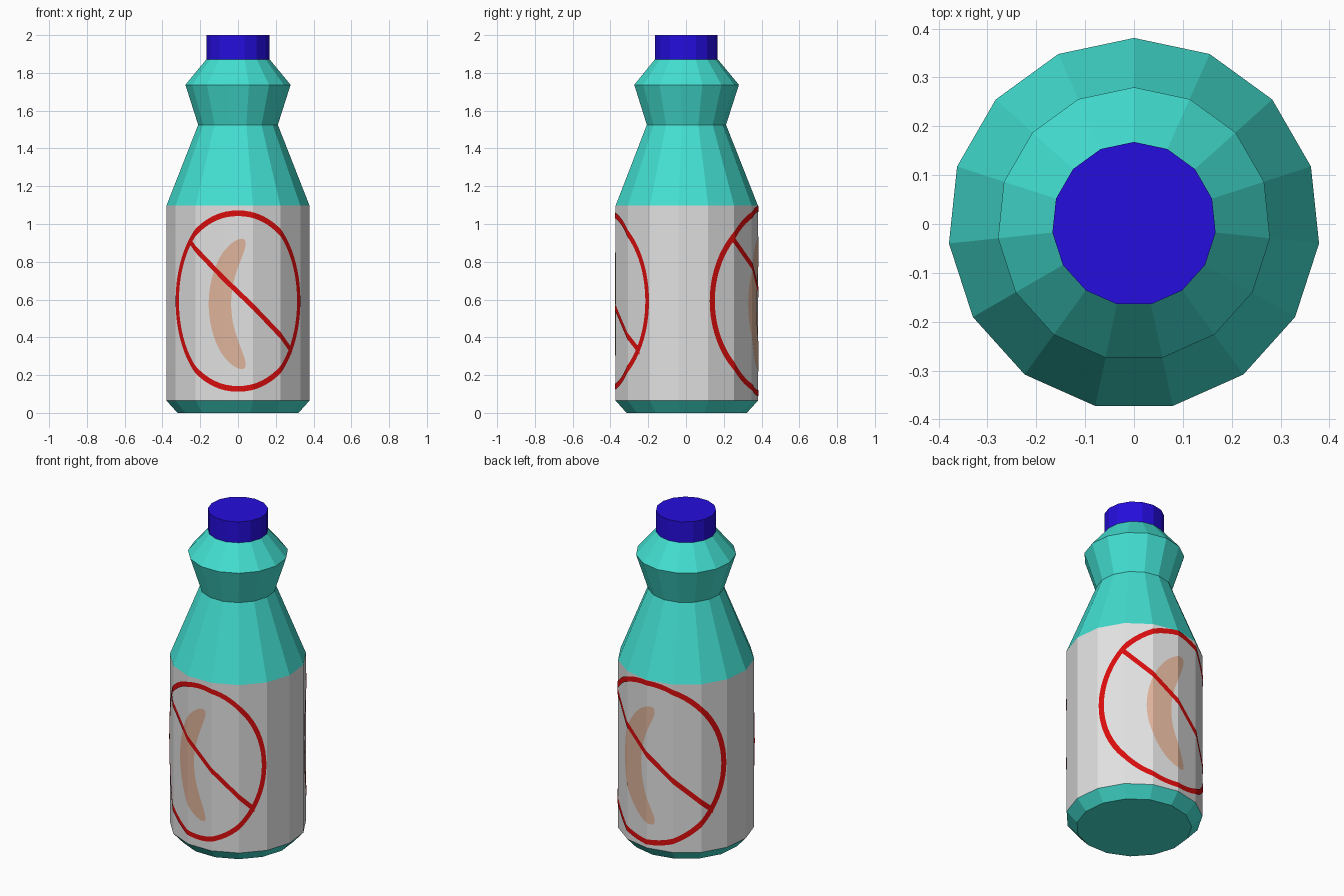
import bpy, bmesh, math
from mathutils import Vector

if "Cube" in bpy.data.objects:
    bpy.data.objects.remove(bpy.data.objects["Cube"])

SIDES = 15
STEP = 360 / SIDES
R = 0.381            # label radius


def material(name, rgb):
    m = bpy.data.materials.new(name)
    m.diffuse_color = (*rgb, 1)
    m.use_nodes = True
    m.node_tree.nodes["Principled BSDF"].inputs["Base Color"].default_value = m.diffuse_color
    return m


TEAL = material("turquoise", (0.056, 0.74, 0.64))
LABEL = material("label_grey", (0.76, 0.76, 0.76))
RED = material("red", (0.70, 0.004, 0.004))
PEACH = material("peach", (0.74, 0.46, 0.33))
BLUE = material("blue", (0.018, 0.004, 0.72))


def corner(k, r):
    # corner k of the 15-sided section, angle counted from -y towards +x
    a = math.radians(STEP / 2 + STEP * k)
    return Vector((r * math.sin(a), -r * math.cos(a), 0))


def finish(bm, name, mats):
    me = bpy.data.meshes.new(name)
    bm.to_mesh(me)
    bm.free()
    for m in mats:
        me.materials.append(m)
    ob = bpy.data.objects.new(name, me)
    bpy.context.collection.objects.link(ob)
    return ob


def lathe(name, profile, mats, cap_top, rule=lambda z: 0):
    bm = bmesh.new()
    rings = [[bm.verts.new(corner(k, r) + Vector((0, 0, z))) for k in range(SIDES)]
             for r, z in profile]
    for lo, hi in zip(rings, rings[1:]):
        for k in range(SIDES):
            n = (k + 1) % SIDES
            f = bm.faces.new((lo[k], lo[n], hi[n], hi[k]))
            f.material_index = rule(f.calc_center_median().z)
    bm.faces.new(rings[0][::-1])
    if cap_top:
        bm.faces.new(rings[-1])
    return finish(bm, name, mats)


# Bottle body with the label band, and the cap
lathe("bottle_body",
      [(0.322, 0), (R, 0.065), (R, 1.097), (0.212, 1.525), (0.28, 1.737), (0.168, 1.872)],
      [TEAL, LABEL], False, lambda z: 1 if 0.1 < z < 1.0 else 0)
lathe("cap", [(0.168, 1.872), (0.168, 2.0)], [BLUE], True)


def decal(name, strip, mat, centre, su, sz, lift):
    """Thin painted strip of (angle, z) point pairs, cut at the facet edges and wrapped on."""
    bm = bmesh.new()
    rows = [[bm.verts.new((centre + u * su, 0, 0.592 + (z - 0.592) * sz)) for u, z in pair]
            for pair in strip]
    for (a, b), (c, d) in zip(rows, rows[1:]):
        bm.faces.new((a, b, d, c))
    bmesh.ops.remove_doubles(bm, verts=bm.verts, dist=1e-5)
    for k in range(-5, 13):
        bmesh.ops.bisect_plane(bm, geom=bm.verts[:] + bm.edges[:] + bm.faces[:], dist=1e-5,
                               plane_co=(STEP / 2 + STEP * k, 0, 0), plane_no=(1, 0, 0))
    for v in bm.verts:
        t = (v.co.x - STEP / 2) / STEP
        k = math.floor(t)
        p = corner(k, R + lift).lerp(corner(k + 1, R + lift), t - k)
        v.co = (p.x, p.y, v.co.z)
    bm.normal_update()
    for f in bm.faces:
        c = f.calc_center_median()
        if f.normal.x * c.x + f.normal.y * c.y < 0:
            f.normal_flip()
    finish(bm, name, [mat])


# Outlines on the unrolled label: angle in degrees, height
ring = []
for i in range(73):
    c, s = math.cos(math.tau * i / 72), math.sin(math.tau * i / 72)
    ring.append([(59.3 * c, 0.592 + 0.48 * s), (55.4 * c, 0.592 + 0.45 * s)])

bar = [[(u, z + 0.018), (u, z - 0.018)] for u, z in ((-42, 0.907), (49, 0.326))]

crescent = []
for i in range(33):
    t = -math.cos(math.pi * i / 32)
    mid, w = -15 + 18 * t * t, 9.5 * math.sqrt(max(0, 1 - t ** 6))
    crescent.append([(mid - w, 0.577 + 0.345 * t), (mid + w, 0.577 + 0.345 * t)])

# Same sign on the front and, slightly larger, on the back
for side, centre, su, sz in (("front", 0, 1, 1), ("back", 180, 1.195, 1.05)):
    decal(side + "_crescent", crescent, PEACH, centre, su, sz, 0.002)
    decal(side + "_ring", ring, RED, centre, su, sz, 0.004)
    decal(side + "_slash", bar, RED, centre, su, sz, 0.004)
